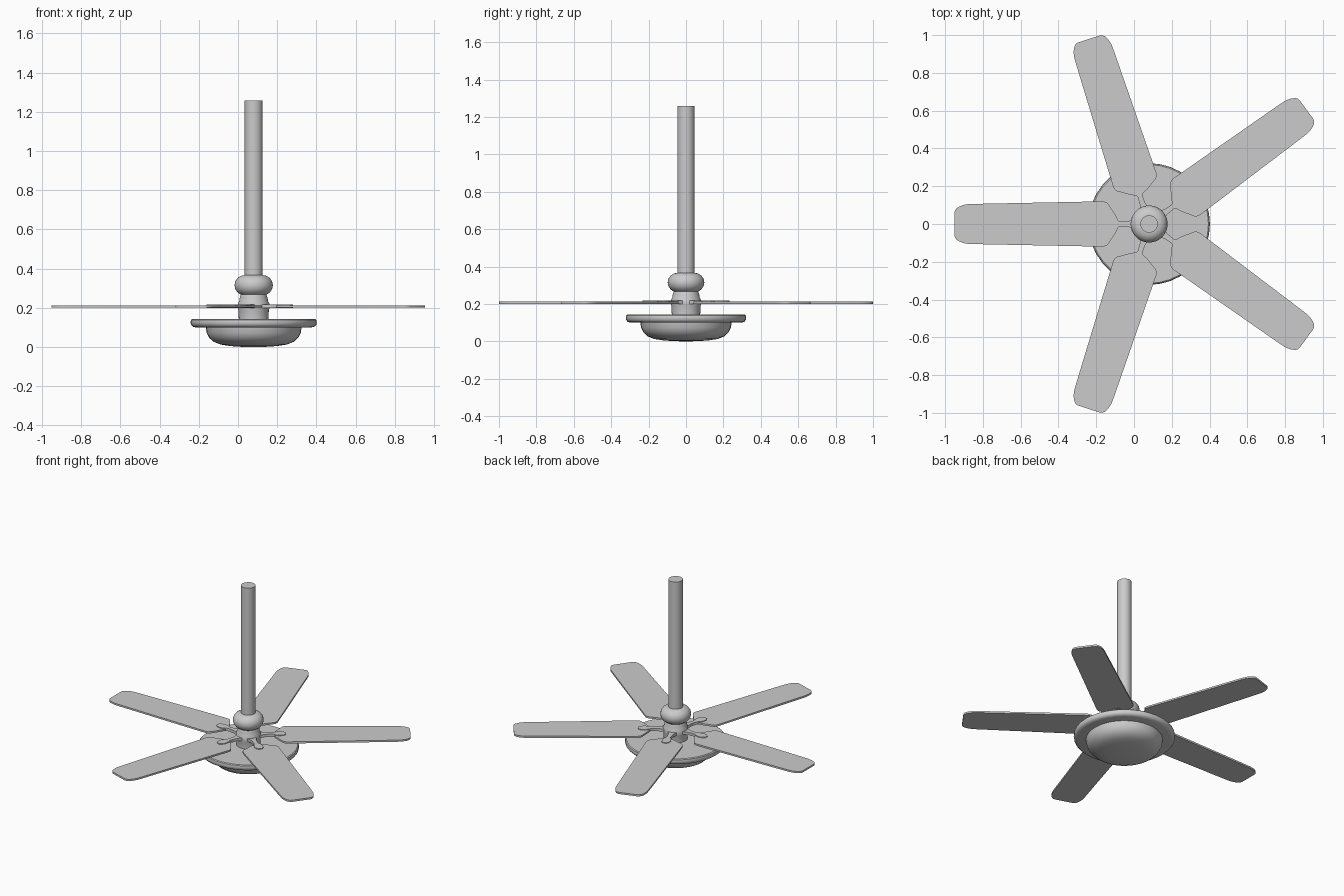
import bpy, bmesh
from math import radians, sin, cos, pi

if "Cube" in bpy.data.objects:
    bpy.data.objects.remove(bpy.data.objects["Cube"])

CX = 0.08  # fan axis


def finish(name, bm, angle=35):
    bmesh.ops.recalc_face_normals(bm, faces=bm.faces)
    mesh = bpy.data.meshes.new(name)
    bm.to_mesh(mesh)
    bm.free()
    ob = bpy.data.objects.new(name, mesh)
    bpy.context.collection.objects.link(ob)
    bpy.ops.object.select_all(action='DESELECT')
    ob.select_set(True)
    bpy.context.view_layer.objects.active = ob
    bpy.ops.object.shade_smooth_by_angle(angle=radians(angle))
    ob.location.x = CX
    return ob


def lathe(name, profile, segs=36):
    bm = bmesh.new()
    vs = [bm.verts.new((r, 0, z)) for r, z in profile]
    es = [bm.edges.new(p) for p in zip(vs, vs[1:])]
    bmesh.ops.spin(bm, geom=vs + es, cent=(0, 0, 0), axis=(0, 0, 1),
                   angle=2 * pi, steps=segs)
    bmesh.ops.remove_doubles(bm, verts=bm.verts, dist=1e-5)
    return finish(name, bm)


def slab(name, half, z0, z1, turn):
    # half outline (x, +y) mirrored about the x axis, then extruded
    outline = half + [(x, -y) for x, y in reversed(half)]
    bm = bmesh.new()
    face = bm.faces.new([bm.verts.new((x, y, z0)) for x, y in outline])
    ext = bmesh.ops.extrude_face_region(bm, geom=[face])
    for v in ext['geom']:
        if isinstance(v, bmesh.types.BMVert):
            v.co.z = z1
    ob = finish(name, bm)
    ob.rotation_euler.z = turn
    return ob


# light bowl and the rim plate above it
lathe("light_bowl", [(0, 0), (0.06, 0.001), (0.12, 0.005), (0.17, 0.013), (0.205, 0.027),
                     (0.228, 0.048), (0.24, 0.072), (0.245, 0.105), (0, 0.105)])
lathe("rim_plate", [(0, 0.1), (0.295, 0.1), (0.311, 0.104), (0.32, 0.114), (0.322, 0.127),
                    (0.32, 0.138), (0.314, 0.143), (0, 0.143)])

# motor neck flowing into the rounded collar
collar = [(0.098 - 0.053 * (1 - sin(t * pi / 8)), 0.315 + 0.052 * cos(t * pi / 8))
          for t in range(7, -1, -1)]
lathe("motor_hub", [(0, 0.14), (0.076, 0.14), (0.077, 0.185), (0.08, 0.195), (0.08, 0.222),
                    (0.073, 0.235), (0.071, 0.25)] + collar + [(0, 0.367)])

# hanging rod
lathe("down_rod", [(0, 0.34), (0.046, 0.34), (0.046, 1.258), (0, 1.258)], 24)

# five blades, each with a bracket arm
tip = [(0.94 + 0.09 * sin(a * pi / 12), 0.062 + 0.044 * cos(a * pi / 12)) for a in range(7)]
blade = [(0.165, 0.02), (0.176, 0.045), (0.217, 0.107), (0.228, 0.116), (0.245, 0.12)] + tip
arm = [(0.06, 0.035), (0.085, 0.025), (0.11, 0.015), (0.155, 0.013), (0.175, 0.024), (0.2, 0.03),
       (0.225, 0.024), (0.24, 0.01)]
for i in range(5):
    turn = radians(180 + 72 * i)
    slab(f"blade_{i + 1}", blade, 0.201, 0.213, turn)
    slab(f"blade_arm_{i + 1}", arm, 0.199, 0.218, turn)
